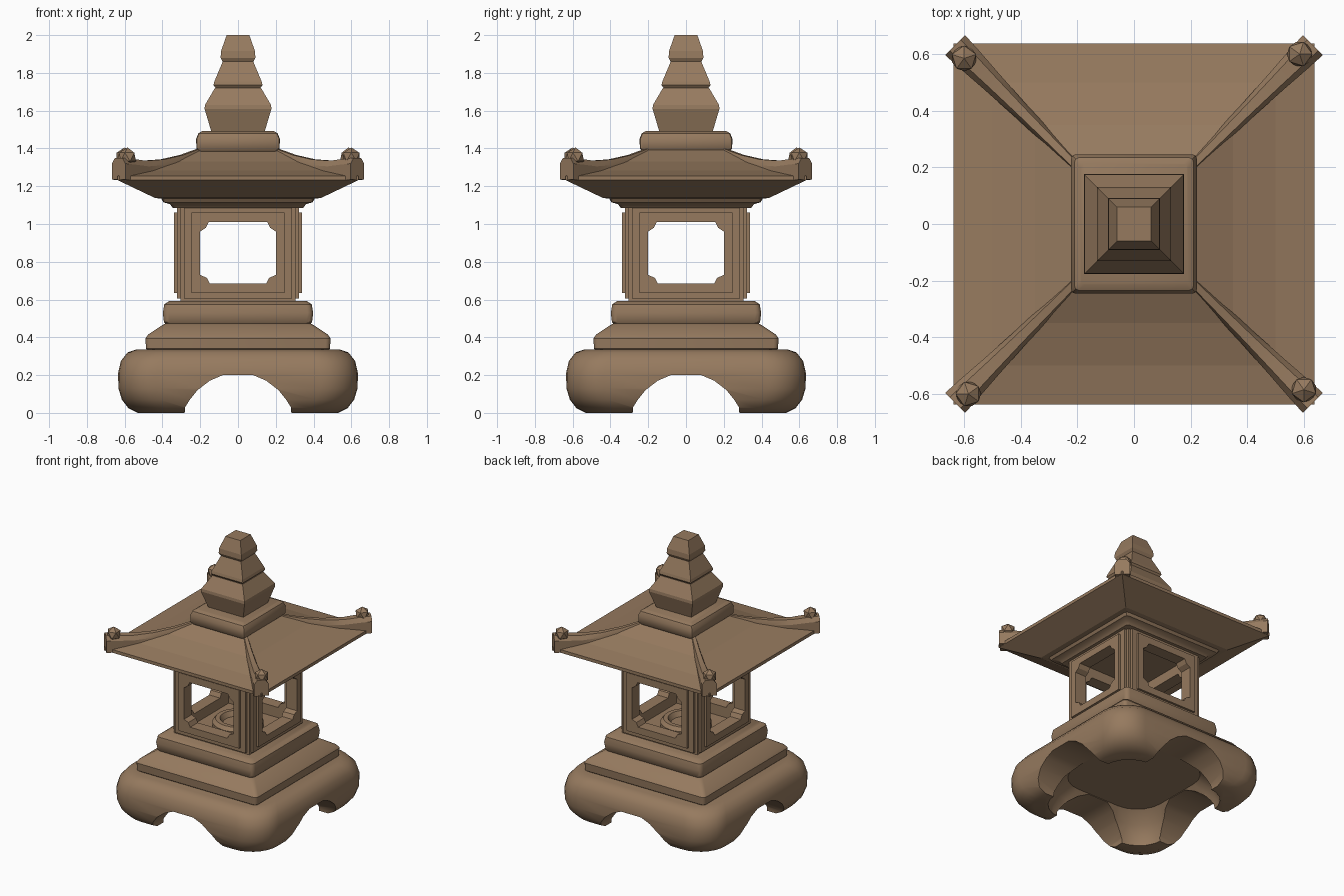
import bpy, bmesh, math
from mathutils import Matrix, Vector

cube = bpy.data.objects.get("Cube")
if cube:
    bpy.data.objects.remove(cube, do_unlink=True)

stone = bpy.data.materials.new("brown_stone")
stone.use_nodes = True
COLOUR = (0.305, 0.195, 0.114, 1)
stone.diffuse_color = COLOUR
stone.node_tree.nodes["Principled BSDF"].inputs["Base Color"].default_value = COLOUR


def finish(name, bm):
    bmesh.ops.recalc_face_normals(bm, faces=bm.faces)
    mesh = bpy.data.meshes.new(name)
    bm.to_mesh(mesh)
    bm.free()
    mesh.materials.append(stone)
    ob = bpy.data.objects.new(name, mesh)
    bpy.context.collection.objects.link(ob)
    return ob


def skin(name, rings):
    """Join equal rings of points into a capped solid."""
    bm = bmesh.new()
    loops = [[bm.verts.new(p) for p in ring] for ring in rings]
    n = len(loops[0])
    for a, b in zip(loops, loops[1:]):
        for i in range(n):
            j = (i + 1) % n
            bm.faces.new((a[i], a[j], b[j], b[i]))
    bm.faces.new(loops[0])
    bm.faces.new(loops[-1])
    return finish(name, bm)


def tier(name, profile, radius=0, steps=1, extra_y=0):
    """Square solid from (half width, z) pairs, with rounded plan corners."""
    rings = []
    for half, z in profile:
        ring = []
        for q, (sx, sy) in enumerate(((1, 1), (-1, 1), (-1, -1), (1, -1))):
            for s in range(steps):
                a = math.pi / 2 * (q + (s / (steps - 1) if steps > 1 else 0.5))
                dx, dy = (math.cos(a), math.sin(a)) if steps > 1 else (0, 0)
                ring.append((sx * (half - radius) + dx * radius,
                             sy * (half + extra_y - radius) + dy * radius, z))
        rings.append(ring)
    return skin(name, rings)


def prism(name, outline, y0, y1, turn=0):
    """Outline in x and z, extruded along y, then turned about z."""
    ob = skin(name, [[(x, y, z) for x, z in outline] for y in (y0, y1)])
    ob.data.transform(Matrix.Rotation(turn, 4, 'Z'))
    return ob


def mirrored(half_outline):
    return half_outline + [(-x, z) for x, z in reversed(half_outline)]


def cut(ob, cutters):
    for c in cutters:
        m = ob.modifiers.new("cut", 'BOOLEAN')
        m.operation, m.solver, m.object = 'DIFFERENCE', 'EXACT', c
        bpy.context.view_layer.objects.active = ob
        bpy.ops.object.modifier_apply(modifier=m.name)


def discard(obs):
    for ob in obs:
        bpy.data.objects.remove(ob, do_unlink=True)


def smooth(ob, angle=35):
    bpy.ops.object.select_all(action='DESELECT')
    ob.select_set(True)
    bpy.context.view_layer.objects.active = ob
    bpy.ops.object.shade_smooth_by_angle(angle=math.radians(angle))


QUARTER = math.pi / 2

# Footed base: rounded block with an arch on each side and a hollow below
base = tier("footed_base", [(0.53, 0), (0.58, 0.025), (0.615, 0.07), (0.633, 0.13),
                            (0.635, 0.21), (0.62, 0.275), (0.585, 0.32),
                            (0.54, 0.335)], 0.2, 8)
arch = mirrored([(0.29, -0.1), (0.28, 0.03), (0.255, 0.07), (0.215, 0.12),
                 (0.15, 0.17), (0.08, 0.2)])
cutters = [prism("arch_cutter", arch, -1, 1, t) for t in (0, QUARTER)]
cutters.append(tier("hollow_cutter", [(0.47, -0.1), (0.46, 0.04), (0.43, 0.13),
                                      (0.37, 0.203)], 0.2, 6))
cut(base, cutters)
discard(cutters)
smooth(base)

# Stepped plinth
smooth(tier("lower_plinth", [(0.47, 0.32), (0.487, 0.34), (0.49, 0.395), (0.475, 0.415),
                             (0.40, 0.465), (0.38, 0.475)], 0.025, 4))
smooth(tier("upper_plinth", [(0.375, 0.46), (0.392, 0.48), (0.398, 0.53), (0.39, 0.575),
                             (0.365, 0.592)], 0.03, 4))

# Lantern chamber: hollow box with layered window frames, all pierced together
window = mirrored([(0.15, 0.685), (0.165, 0.715), (0.2, 0.73), (0.2, 0.96),
                   (0.17, 0.98), (0.155, 1.01)])
windows = [prism("window_cutter", window, -1, 1, t) for t in (0, QUARTER)]
cavity = tier("cavity_cutter", [(0.25, 0.61), (0.25, 1.08)])
chamber = tier("lantern_chamber", [(0.305, 0.585), (0.305, 1.1)])
cut(chamber, windows + [cavity])
FRAMES = (("outer", 0.285, 0.605, 1.085, 0.322), ("inner", 0.245, 0.635, 1.06, 0.338))
for side, label in enumerate(("front", "left", "back", "right")):
    for layer, w, low, high, depth in FRAMES:
        outline = [(-w, low), (w, low), (w, high), (-w, high)]
        frame = prism(f"{label}_{layer}_frame", outline, -depth, -0.3, side * QUARTER)
        cut(frame, windows)
discard(windows + [cavity])

# Lamp dish on the chamber floor
dish_profile = ((0.17, 0.605), (0.17, 0.64), (0.15, 0.665), (0.12, 0.665), (0.10, 0.63))
smooth(skin("lamp_dish", [[(r * math.cos(math.tau * i / 24), r * math.sin(math.tau * i / 24), z)
                           for i in range(24)] for r, z in dish_profile]))

# Roof with a sloping underside and gently hollow top
smooth(tier("roof_support", [(0.345, 1.085), (0.36, 1.105), (0.395, 1.115), (0.41, 1.14)],
            0.02, 3))
tier("roof", [(0.40, 1.133), (0.44, 1.138), (0.637, 1.232), (0.637, 1.255), (0.5, 1.282),
              (0.35, 1.33), (0.21, 1.395)])

# Hip ridges rising to the eave corners, each with a faceted knob
STATIONS = ((0.19, 1.405, 0.02), (0.3, 1.365, 0.025), (0.4, 1.342, 0.03),
            (0.5, 1.335, 0.038), (0.58, 1.345, 0.046), (0.632, 1.35, 0.05))
for i in range(4):
    spin = Matrix.Rotation(i * QUARTER, 4, 'Z')
    diag = Vector((1, 1, 0))
    across = Vector((-1, 1, 0)).normalized()
    rings = []
    for d, top, w in STATIONS:
        section = ((-w, top - 0.115), (-w, top - 0.03), (-w * 0.55, top),
                   (w * 0.55, top), (w, top - 0.03), (w, top - 0.115))
        rings.append([spin @ (diag * d + across * u + Vector((0, 0, z))) for u, z in section])
    smooth(skin(f"hip_ridge_{i + 1}", rings), 25)
    bm = bmesh.new()
    bmesh.ops.create_icosphere(bm, subdivisions=1, radius=0.05,
                               matrix=spin @ Matrix.Translation((0.585, 0.6, 1.355)))
    finish(f"corner_knob_{i + 1}", bm)

# Cap and three-part spire
smooth(tier("roof_cap", [(0.205, 1.38), (0.22, 1.4), (0.222, 1.45), (0.21, 1.48),
                         (0.19, 1.492)], 0.015, 3, 0.024))
tier("lower_spire", [(0.14, 1.485), (0.177, 1.61), (0.175, 1.63), (0.122, 1.72)])
tier("middle_spire", [(0.115, 1.715), (0.13, 1.735), (0.125, 1.755), (0.08, 1.862)])
tier("upper_spire", [(0.08, 1.858), (0.092, 1.88), (0.09, 1.915), (0.06, 2.0)])
